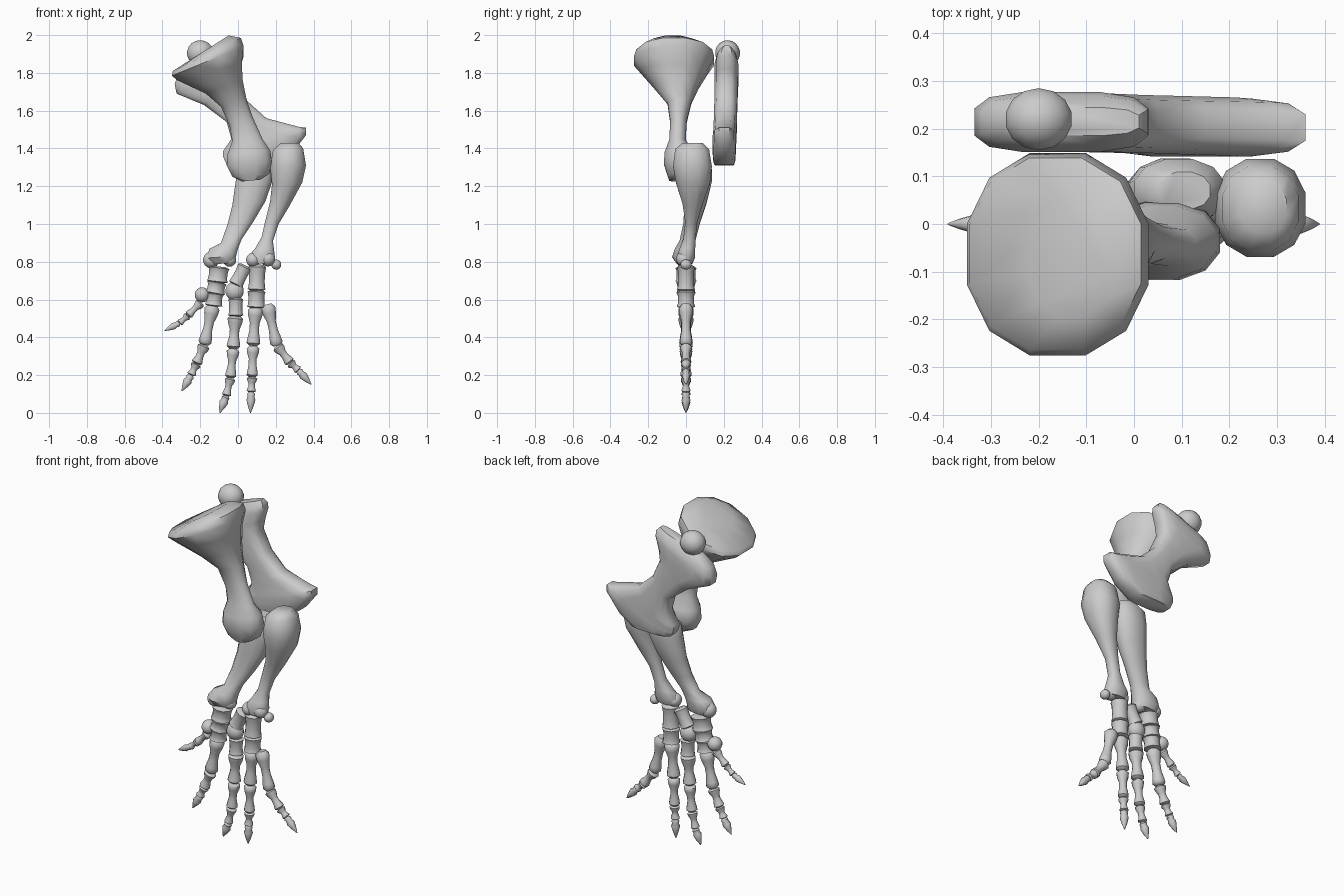
import bpy, bmesh, math
from mathutils import Vector


def finish(bm, name, angle=50):
    bmesh.ops.recalc_face_normals(bm, faces=bm.faces)
    me = bpy.data.meshes.new(name)
    bm.to_mesh(me)
    bm.free()
    ob = bpy.data.objects.new(name, me)
    bpy.context.collection.objects.link(ob)
    bpy.ops.object.select_all(action='DESELECT')
    ob.select_set(True)
    bpy.context.view_layer.objects.active = ob
    bpy.ops.object.shade_smooth_by_angle(angle=math.radians(angle))
    return ob


def loft(name, rings, n=12, power=0.9):
    """Each ring: left x,z, right x,z in front view, then y range."""
    bm = bmesh.new()
    loops = []
    for lx, lz, rx, rz, y0, y1 in rings:
        loop = []
        for i in range(n):
            a = 2 * math.pi * (i + 0.5) / n
            c = math.copysign(abs(math.cos(a)) ** power, math.cos(a))
            s = math.copysign(abs(math.sin(a)) ** power, math.sin(a))
            c /= math.cos(math.pi / n) ** power
            s = max(-1, min(1, s))
            t = (c + 1) / 2
            loop.append(bm.verts.new((lx + (rx - lx) * t,
                                      (y0 + y1) / 2 + (y1 - y0) / 2 * s,
                                      lz + (rz - lz) * t)))
        loops.append(loop)
    for a, b in zip(loops, loops[1:]):
        for i in range(n):
            j = (i + 1) % n
            bm.faces.new((a[i], a[j], b[j], b[i]))
    bm.faces.new(loops[0])
    bm.faces.new(loops[-1])
    return finish(bm, name)


def ball(name, x, y, z, rx, ry, rz):
    bm = bmesh.new()
    bmesh.ops.create_uvsphere(bm, u_segments=14, v_segments=9, radius=1)
    for v in bm.verts:
        v.co = Vector((x + v.co.x * rx, y + v.co.y * ry, z + v.co.z * rz))
    return finish(bm, name)


def stick(name, p, q, profile):
    """Round bone in the xz plane; profile holds (position, radius)."""
    p, q = Vector(p), Vector(q)
    d = (q - p).normalized()
    side = Vector((-d.y, d.x))
    rings = []
    for t, r in profile:
        c = p.lerp(q, t)
        a, b = c - side * r, c + side * r
        rings.append((a.x, a.y, b.x, b.y, -r, r))
    return loft(name, rings, 10, 1.0)


def knuckle(name, p, q, r0, rm, r1):
    return stick(name, p, q, [(0, r0 * .6), (.09, r0), (.22, r0 * .92), (.42, rm),
                              (.62, rm), (.82, r1 * .92), (.93, r1), (1, r1 * .6)])


def claw(name, p, q, r):
    return stick(name, p, q, [(0, r * .6), (.1, r * .9), (.22, r * .75), (.38, r),
                              (.7, r * .6), (1, .002)])


# Upper arm bone with broad tilted head
loft("upper_arm_bone", [
    (-.22, 1.89, -.05, 1.998, -.2, .06), (-.345, 1.81, .015, 1.985, -.27, .145),
    (-.35, 1.785, .03, 1.94, -.283, .156), (-.32, 1.76, .02, 1.85, -.24, .12),
    (-.17, 1.69, .025, 1.76, -.17, .07), (-.09, 1.62, .045, 1.66, -.1, .03),
    (-.045, 1.52, .08, 1.56, -.085, .005), (-.03, 1.44, .13, 1.45, -.09, .0),
    (-.055, 1.37, .17, 1.39, -.115, .04), (-.06, 1.31, .18, 1.33, -.12, .05),
    (-.03, 1.25, .165, 1.265, -.1, .02), (.02, 1.225, .12, 1.235, -.09, 0)], 12)

# Shoulder blade
loft("shoulder_blade", [
    (-.26, 1.85, .01, 1.945, .185, .245), (-.32, 1.79, .028, 1.925, .16, .27),
    (-.335, 1.74, .03, 1.89, .15, .278), (-.325, 1.69, .01, 1.82, .15, .278),
    (-.18, 1.63, 0, 1.76, .15, .275), (-.06, 1.54, .05, 1.65, .148, .272),
    (-.035, 1.45, .15, 1.56, .145, .27), (-.08, 1.385, .32, 1.515, .142, .267),
    (-.08, 1.36, .36, 1.51, .14, .265), (-.07, 1.335, .36, 1.47, .14, .265),
    (-.06, 1.315, .29, 1.38, .142, .262), (-.05, 1.31, .2, 1.315, .15, .255)],
    12, .6)
ball("shoulder_knob", -.2, .22, 1.905, .072, .066, .068)

# Two lower arm bones
loft("outer_forearm_bone", [
    (.225, 1.428, .32, 1.43, -.02, .09), (.185, 1.39, .345, 1.40, -.06, .125),
    (.17, 1.3, .36, 1.31, -.072, .14), (.18, 1.21, .34, 1.22, -.055, .13),
    (.17, 1.12, .275, 1.1, -.02, .09), (.145, 1.02, .215, 1, -.005, .06),
    (.125, .93, .185, .91, -.015, .052), (.09, .87, .19, .87, -.035, .05),
    (.055, .83, .195, .83, -.05, .05), (.065, .79, .18, .79, -.04, .035)])
loft("inner_forearm_bone", [
    (.05, 1.35, .16, 1.35, .03, .11), (.0, 1.31, .19, 1.31, 0, .138),
    (-.01, 1.24, .18, 1.22, -.01, .14), (-.03, 1.1, .145, 1.12, -.01, .11),
    (-.055, 1, .08, 1.01, -.015, .075), (-.09, .9, .02, .92, -.035, .05),
    (-.15, .87, 0, .87, -.06, .05), (-.17, .82, -.01, .83, -.075, .05),
    (-.15, .785, -.02, .795, -.05, .035)])
for name, x, z, r in [("outer_wrist_lobe_a", .08, .81, .038),
                      ("outer_wrist_lobe_b", .158, .815, .04),
                      ("inner_wrist_lobe_a", -.142, .81, .044),
                      ("inner_wrist_lobe_b", -.045, .81, .036),
                      ("wrist_pebble", .203, .785, .027),
                      ("thumb_base", -.19, .625, .04),
                      ("middle_wrist_pebble", -.018, .645, .05)]:
    ball(name, x, -.01 if "lobe" in name else 0, z, r, min(r * 1.1, .042), r)

# Wrist bones: ends and radius
for i, (p, q, r) in enumerate([
        ((-.1, .775), (-.11, .69), .056), ((-.11, .695), (-.122, .63), .052),
        ((-.122, .635), (-.13, .565), .047), ((.04, .78), (-.015, .675), .04),
        ((-.012, .61), (-.012, .51), .04), ((.103, .785), (.098, .645), .047),
        ((.098, .65), (.096, .555), .048)]):
    knuckle("wrist_bone_%d" % (i + 1), p, q, r, r * .88, r)

# Fingers: joint points from hand to claw tip, with a base radius
fingers = {
    "thumb": ([(-.195, .585), (-.265, .515), (-.31, .475), (-.39, .435)], .026),
    "first_finger": ([(-.133, .57), (-.178, .36), (-.22, .26), (-.248, .2), (-.298, .115)], .04),
    "second_finger": ([(-.013, .515), (-.025, .34), (-.04, .185), (-.062, .09), (-.097, 0)], .041),
    "third_finger": ([(.094, .56), (.08, .355), (.075, .19), (.07, .11), (.066, 0)], .041),
    "fourth_finger": ([(.155, .575), (.207, .355), (.277, .265), (.32, .225), (.388, .15)], .038),
}
for name, (pts, r) in fingers.items():
    for i in range(len(pts) - 2):
        knuckle("%s_bone_%d" % (name, i + 1), pts[i], pts[i + 1], r, r * .62, r * .88)
        r *= .82
    claw(name + "_claw", pts[-2], pts[-1], r * 1.05)
